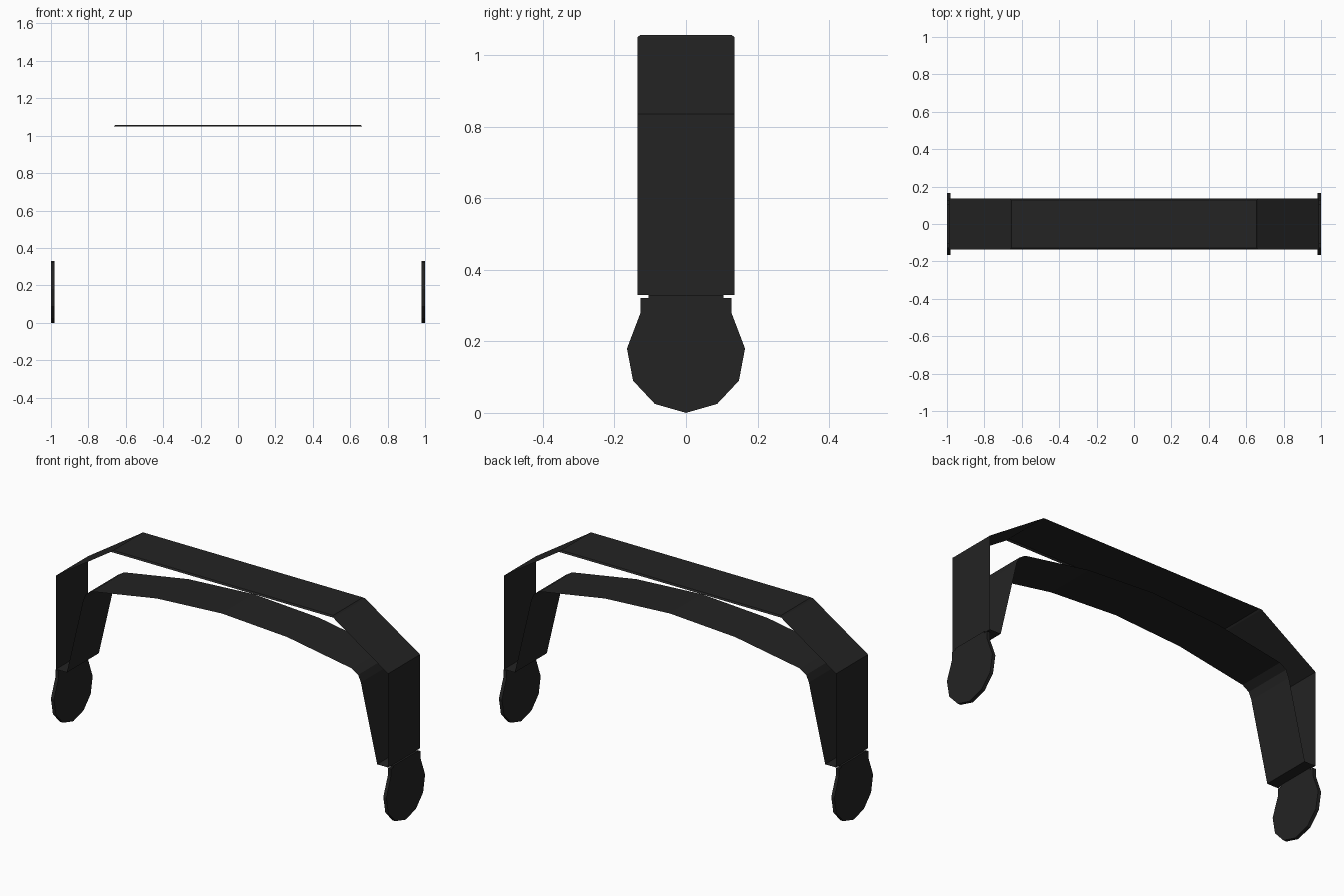
import bpy, bmesh

if "Cube" in bpy.data.objects:
    bpy.data.objects.remove(bpy.data.objects["Cube"])

black = bpy.data.materials.new("matte_black")
black.diffuse_color = (0.017, 0.017, 0.017, 1)
black.use_nodes = True
black.node_tree.nodes["Principled BSDF"].inputs["Base Color"].default_value = black.diffuse_color
W = 0.136  # half width of the bands


def finish(bm, name, fix=False):
    if fix:
        bmesh.ops.recalc_face_normals(bm, faces=bm.faces)
    me = bpy.data.meshes.new(name)
    bm.to_mesh(me)
    bm.free()
    me.materials.append(black)
    ob = bpy.data.objects.new(name, me)
    bpy.context.collection.objects.link(ob)
    return ob


def strip(name, path):
    """Open flat-faced band: an (x, z) path extruded along y."""
    bm = bmesh.new()
    rows = [[bm.verts.new((x, y, z)) for y in (-W, W)] for x, z in path]
    for a, b in zip(rows, rows[1:]):
        bm.faces.new((a[0], a[1], b[1], b[0]))
    return finish(bm, name)


def mirrored(path):
    return path + [(-x, z) for x, z in reversed(path) if x > 0]


def slab(name, outline, x0, x1):
    """Closed plate: a (y, z) half outline mirrored in y, extruded along x."""
    pts = outline + [(-y, z) for y, z in reversed(outline) if y > 0]
    bm = bmesh.new()
    face = bm.faces.new([bm.verts.new((x0, y, z)) for y, z in pts])
    ext = bmesh.ops.extrude_face_region(bm, geom=[face])["geom"]
    bmesh.ops.translate(bm, vec=(x1 - x0, 0, 0),
                        verts=[v for v in ext if isinstance(v, bmesh.types.BMVert)])
    return finish(bm, name, True)


# Outer band sides: short underside, upright, then slope up to the top panel
for s, side in ((-1, "left"), (1, "right")):
    path = [(0.925, 0.33), (0.99, 0.33), (0.99, 0.835), (0.663, 1.05)]
    path = [(s * x, z) for x, z in path]
    strip(side + "_outer_band", path if s < 0 else path[::-1])

# Top panel with slightly chamfered edges
bm = bmesh.new()
low, high = [[bm.verts.new((sx * x, sy * y, z))
              for sx, sy in ((-1, -1), (1, -1), (1, 1), (-1, 1))]
             for x, y, z in ((0.663, W, 1.05), (0.656, 0.127, 1.057))]
bm.faces.new(high)
for i in range(4):
    j = (i + 1) % 4
    bm.faces.new((low[i], low[j], high[j], high[i]))
finish(bm, "top_panel")

# Inner arched band
strip("inner_band", mirrored([(0.925, 0.33), (0.828, 0.745), (0.812, 0.782),
                              (0.775, 0.806), (0.39, 0.872), (0, 0.895)]))

# Rounded end pads with a narrow neck
pad = [(0, 0), (0.087, 0.025), (0.148, 0.09), (0.165, 0.18),
       (0.127, 0.28), (0.127, 0.321), (0.105, 0.321), (0.105, 0.33)]
for s, side in ((-1, "left"), (1, "right")):
    slab(side + "_end_pad", pad, s * 0.982, s * 1.0)
